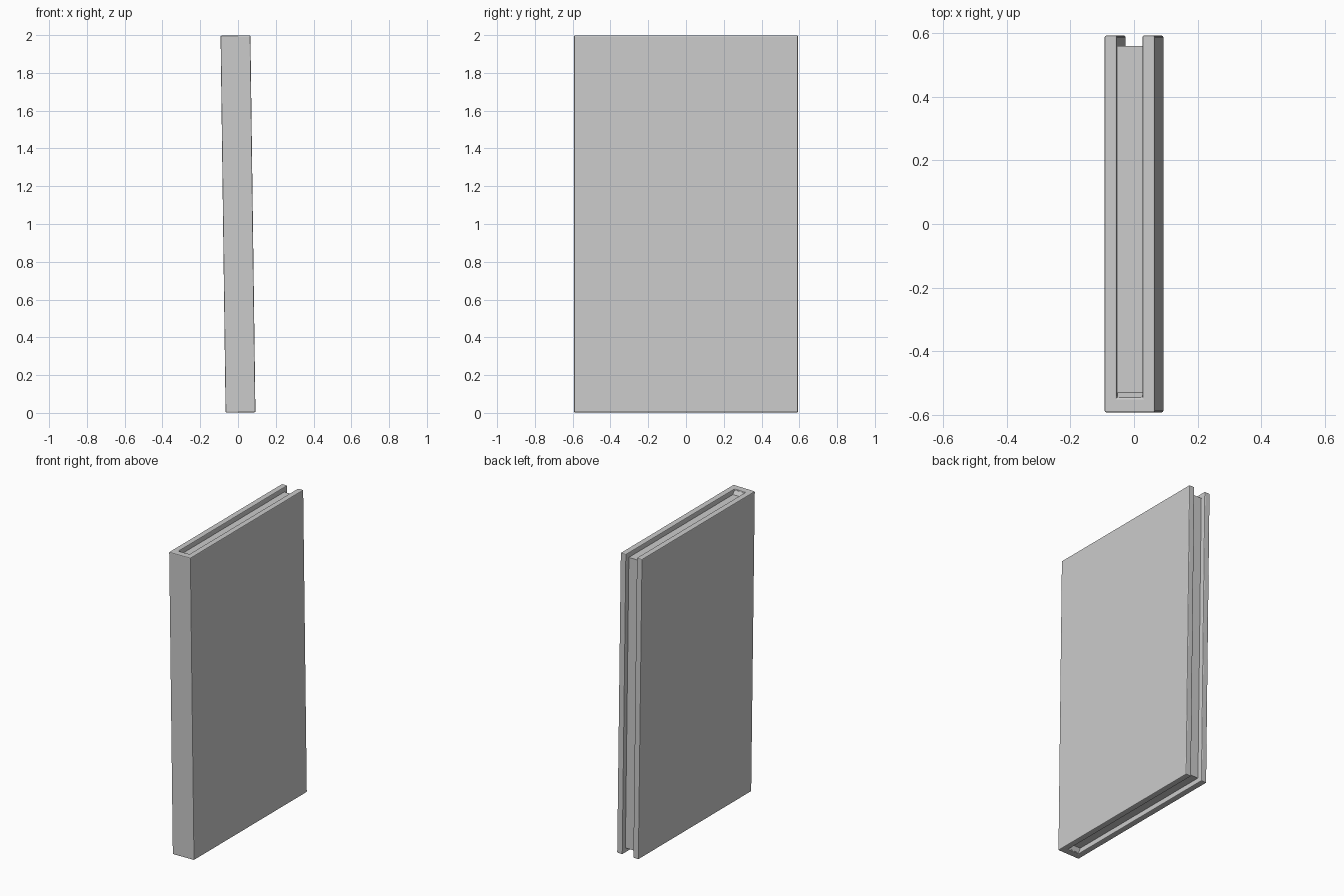
import bpy, bmesh
from mathutils import Matrix

if "Cube" in bpy.data.objects:
    bpy.data.objects.remove(bpy.data.objects["Cube"])

LENGTH, TILT = 1.996, -0.0133
HALF_T, HALF_D, INNER = 0.079, 0.592, 0.0395


def prism(name, profile, extrude):
    """Extrude a closed 3D outline along a vector."""
    bm = bmesh.new()
    face = bm.faces.new([bm.verts.new(p) for p in profile])
    res = bmesh.ops.extrude_face_region(bm, geom=[face])
    moved = [v for v in res["geom"] if isinstance(v, bmesh.types.BMVert)]
    bmesh.ops.translate(bm, verts=moved, vec=extrude)
    bmesh.ops.recalc_face_normals(bm, faces=bm.faces)
    # slight sideways lean of the standing book
    bm.transform(Matrix.Translation((0, 0, 1)) @ Matrix.Rotation(TILT, 4, 'Y'))
    mesh = bpy.data.meshes.new(name)
    bm.to_mesh(mesh)
    bm.free()
    ob = bpy.data.objects.new(name, mesh)
    bpy.context.collection.objects.link(ob)
    return ob


# U-shaped cover: two boards joined by the spine at the front
half = [(HALF_T, -HALF_D), (HALF_T, HALF_D), (INNER, HALF_D), (INNER, -0.546)]
outline = half + [(-x, y) for x, y in reversed(half)]
cover = prism("book_cover", [(x, y, -LENGTH / 2) for x, y in outline], (0, 0, LENGTH))
bevel = cover.modifiers.new("soft_edges", 'BEVEL')
bevel.width = 0.005
bevel.segments = 2
bevel.limit_method = 'ANGLE'

# Recessed page block, sloping up where it meets the spine
upper = [(-0.552, LENGTH / 2 - 0.005), (-0.545, LENGTH / 2 - 0.007),
         (-0.53, LENGTH / 2 - 0.032), (0.56, LENGTH / 2 - 0.032)]
side = upper + [(y, -z) for y, z in reversed(upper)]
prism("page_block", [(-INNER - 0.001, y, z) for y, z in side], (2 * INNER + 0.002, 0, 0))
